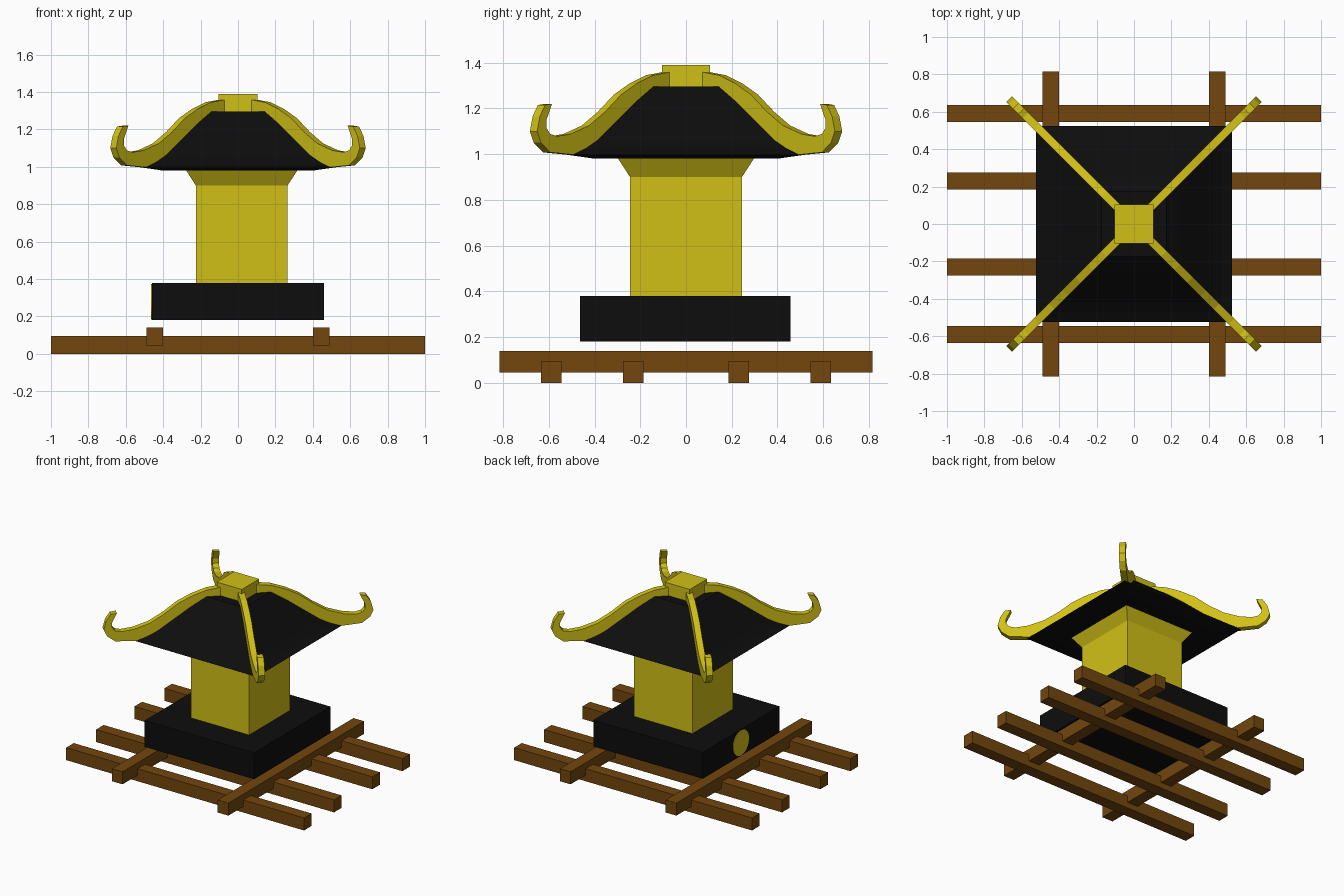
import bpy, bmesh, math
from mathutils import Matrix, Vector

cube = bpy.data.objects.get("Cube")
if cube:
    bpy.data.objects.remove(cube, do_unlink=True)


def material(name, rgb):
    m = bpy.data.materials.new(name)
    m.use_nodes = True
    m.diffuse_color = (*rgb, 1)
    m.node_tree.nodes["Principled BSDF"].inputs["Base Color"].default_value = (*rgb, 1)
    return m


GOLD = material("gold", (0.64, 0.53, 0.008))
BLACK = material("black", (0.004, 0.004, 0.004))
BROWN = material("brown wood", (0.17, 0.062, 0.004))


def finish(name, bm, mat):
    bmesh.ops.recalc_face_normals(bm, faces=bm.faces)
    mesh = bpy.data.meshes.new(name)
    bm.to_mesh(mesh)
    bm.free()
    mesh.materials.append(mat)
    obj = bpy.data.objects.new(name, mesh)
    bpy.context.collection.objects.link(obj)
    return obj


def box(name, centre, size, mat):
    bm = bmesh.new()
    bmesh.ops.create_cube(bm, size=1)
    bmesh.ops.scale(bm, vec=size, verts=bm.verts)
    bmesh.ops.translate(bm, vec=centre, verts=bm.verts)
    return finish(name, bm, mat)


def square_loft(name, rings, mat, cx=0):
    """Stack square rings given as (half width, height)."""
    bm = bmesh.new()
    loops = [[bm.verts.new((cx + sx * h, sy * h, z))
              for sx, sy in ((-1, -1), (1, -1), (1, 1), (-1, 1))] for h, z in rings]
    for a, b in zip(loops, loops[1:]):
        for i in range(4):
            j = (i + 1) % 4
            bm.faces.new((a[i], a[j], b[j], b[i]))
    bm.faces.new(loops[0])
    bm.faces.new(loops[-1])
    return finish(name, bm, mat)


def hip_rib(name, profile, angle, width):
    """Extrude a side profile and turn it onto a roof diagonal."""
    bm = bmesh.new()
    face = bm.faces.new([bm.verts.new((r * math.sqrt(2), -width / 2, z)) for r, z in profile])
    ext = bmesh.ops.extrude_face_region(bm, geom=[face])
    moved = [v for v in ext["geom"] if isinstance(v, bmesh.types.BMVert)]
    bmesh.ops.translate(bm, vec=(0, width, 0), verts=moved)
    bmesh.ops.triangulate(bm, faces=[f for f in bm.faces if len(f.verts) > 4])
    bmesh.ops.rotate(bm, cent=Vector(), matrix=Matrix.Rotation(angle, 3, "Z"), verts=bm.verts)
    return finish(name, bm, GOLD)


# Wooden floor grid: four lower beams crossed by two upper ones
for i, y in enumerate((-0.59, -0.23, 0.23, 0.59)):
    box(f"lower_beam_{i + 1}", (0, y, 0.0475), (2, 0.09, 0.095), BROWN)
for side, x in (("right", -0.445), ("left", 0.445)):
    box(f"upper_beam_{side}", (x, 0, 0.0925), (0.09, 1.63, 0.095), BROWN)

# Base block with a round plate on one side
box("base", (0, -0.004, 0.28), (0.92, 0.92, 0.2), BLACK)
bm = bmesh.new()
bmesh.ops.create_cone(bm, cap_ends=True, segments=32, radius1=0.095, radius2=0.095, depth=0.006)
bmesh.ops.rotate(bm, cent=Vector(), matrix=Matrix.Rotation(math.pi / 2, 3, "Y"), verts=bm.verts)
bmesh.ops.translate(bm, vec=(-0.461, 0, 0.28), verts=bm.verts)
finish("round_plate", bm, GOLD)

# Tower with flared top
square_loft("tower", [(0.245, 0.37), (0.245, 0.9), (0.3, 0.985)], GOLD, cx=0.02)

# Curved roof and its cap
square_loft("roof", [(0.4, 0.98), (0.525, 0.998), (0.47, 1.025), (0.42, 1.06), (0.33, 1.15),
                     (0.25, 1.23), (0.175, 1.295)], BLACK)
square_loft("roof_cap", [(0.105, 1.28), (0.105, 1.39)], GOLD)

# Curled ribs along the four hips
rib_profile = [
    (0.07, 1.26), (0.07, 1.362), (0.16, 1.345), (0.23, 1.31), (0.3, 1.26), (0.37, 1.185),
    (0.44, 1.125), (0.52, 1.088), (0.58, 1.078), (0.61, 1.088), (0.626, 1.115), (0.626, 1.15),
    (0.612, 1.19), (0.602, 1.22), (0.632, 1.215), (0.655, 1.165), (0.667, 1.1), (0.65, 1.05),
    (0.61, 1.008), (0.51, 0.998), (0.45, 1.005), (0.36, 1.08), (0.25, 1.18), (0.17, 1.26)]
for i, name in enumerate(("back_left", "back_right", "front_right", "front_left")):
    hip_rib("rib_" + name, rib_profile, math.radians(45 + 90 * i), 0.045)
